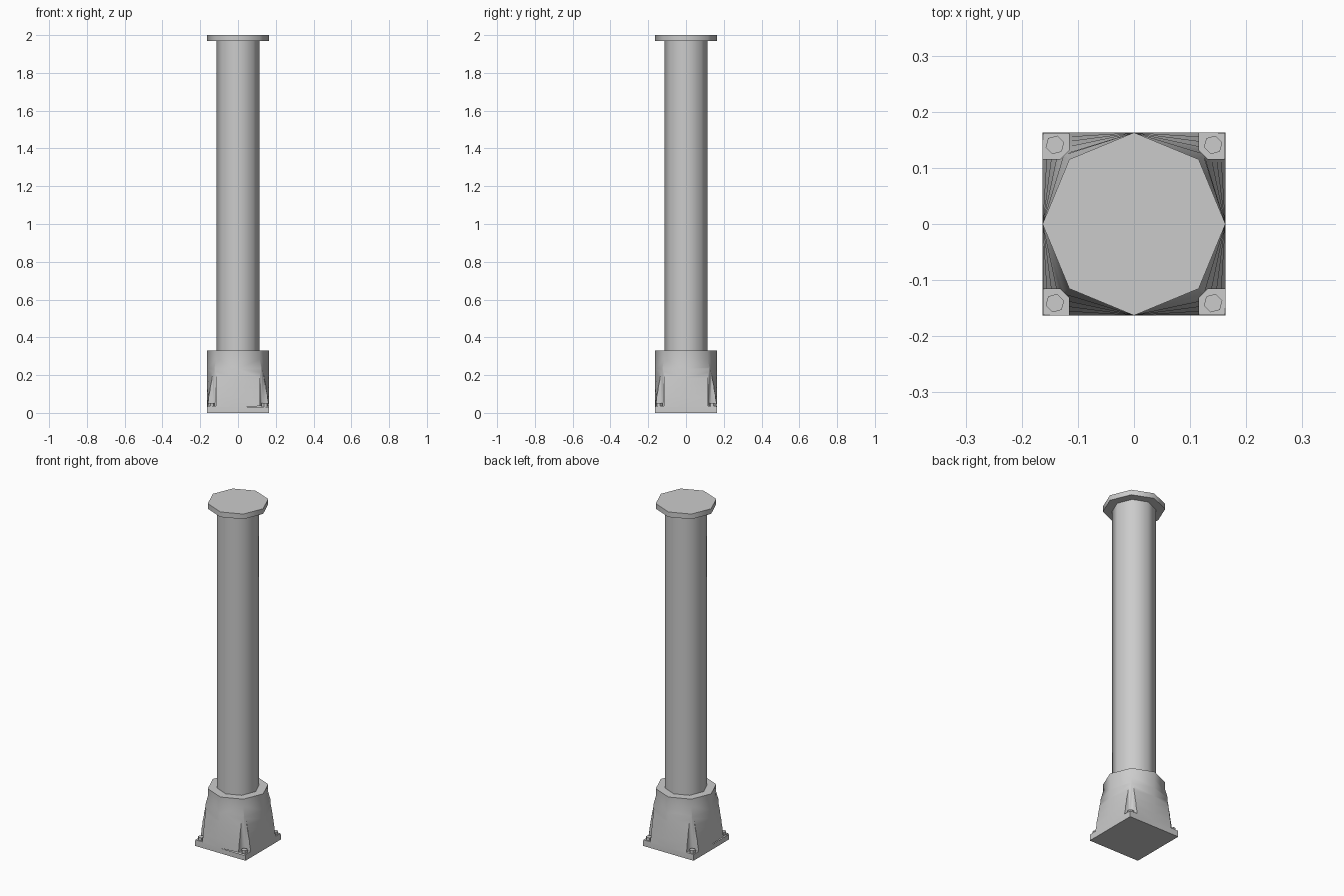
import bpy, bmesh, math

if "Cube" in bpy.data.objects:
    bpy.data.objects.remove(bpy.data.objects["Cube"])

R = 0.163          # outer radius of cap, collar and half width of foot
PLATE = 0.036      # height of the bolt seats


def loft(name, rings):
    """Closed solid through a list of equal-length point rings."""
    bm = bmesh.new()
    vr = [[bm.verts.new(p) for p in ring] for ring in rings]
    n = len(vr[0])
    for a, b in zip(vr, vr[1:]):
        for i in range(n):
            j = (i + 1) % n
            bm.faces.new((a[i], a[j], b[j], b[i]))
    bm.faces.new(vr[0][::-1])
    bm.faces.new(vr[-1])
    bmesh.ops.recalc_face_normals(bm, faces=bm.faces)
    me = bpy.data.meshes.new(name)
    bm.to_mesh(me)
    bm.free()
    ob = bpy.data.objects.new(name, me)
    bpy.context.collection.objects.link(ob)
    return ob


def polygon(n, r, z, x=0, y=0, rot=0):
    return [(x + r * math.cos(rot + math.tau * i / n),
             y + r * math.sin(rot + math.tau * i / n), z) for i in range(n)]


def activate(ob):
    bpy.ops.object.select_all(action='DESELECT')
    ob.select_set(True)
    bpy.context.view_layer.objects.active = ob


def smooth(ob, deg=47):
    activate(ob)
    bpy.ops.object.shade_smooth_by_angle(angle=math.radians(deg))


def foot_ring(z, t):
    """Square (t=0) blending into an octagon (t=1)."""
    ring = []
    for i in range(8):
        a = math.tau * i / 8
        k = 1 if i % 2 == 0 else (1 - t) * math.sqrt(2) + t
        ring.append((R * k * math.cos(a), R * k * math.sin(a), z))
    return ring


# Foot: square at the ground, octagonal collar on top
steps = 5
rings = [foot_ring(0, 0)]
rings += [foot_ring(0.03 + 0.255 * i / steps, i / steps) for i in range(steps + 1)]
rings.append(foot_ring(0.33, 1))
foot = loft("foot", rings)

# Notches at the corners and the bolts standing in them
corners = [(sx, sy) for sx in (-1, 1) for sy in (-1, 1)]
for sx, sy in corners:
    outline = [(0.116, 0.131), (0.131, 0.116), (0.25, 0.116), (0.25, 0.25), (0.116, 0.25)]
    cutter = loft("notch_cutter", [[(sx * x, sy * y, z) for x, y in outline]
                                   for z in (PLATE, 0.31)])
    cutter.hide_render = True
    mod = foot.modifiers.new("notch", 'BOOLEAN')
    mod.operation = 'DIFFERENCE'
    mod.solver = 'EXACT'
    mod.object = cutter
    activate(foot)
    bpy.ops.object.modifier_apply(modifier=mod.name)
    bpy.data.objects.remove(cutter)

    loft("bolt", [polygon(6, 0.017, z, sx * 0.141, sy * 0.141, math.radians(15))
                  for z in (PLATE - 0.005, 0.052)])
smooth(foot)

# Octagonal shaft and cap plate
smooth(loft("shaft", [polygon(8, 0.114, z) for z in (0.32, 1.975)]))
smooth(loft("cap", [polygon(8, R, z) for z in (1.97, 2.0)]))
